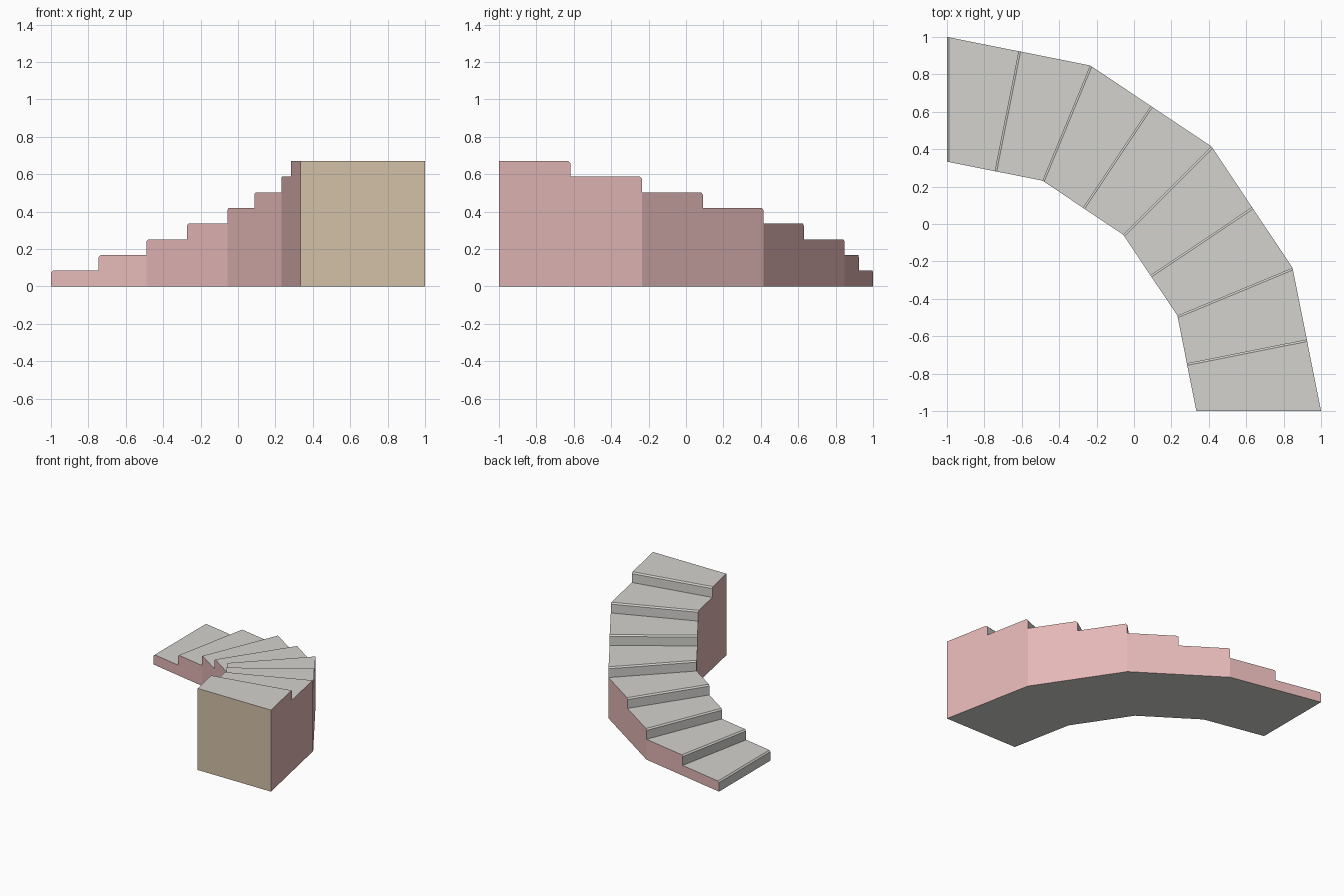
import bpy, bmesh
from math import sin, cos, radians
from mathutils import Vector

if "Cube" in bpy.data.objects:
    bpy.data.objects.remove(bpy.data.objects["Cube"])

STEPS = 8
RISE = 0.67 / STEPS
OUTER, INNER = 2.0, 4 / 3
NOSE = 0.011


def material(name, rgb):
    linear = [(c / 255 / 12.92) if c < 11 else ((c / 255 + 0.055) / 1.055) ** 2.4 for c in rgb]
    mat = bpy.data.materials.new(name)
    mat.use_nodes = True
    mat.diffuse_color = (*linear, 1)
    mat.node_tree.nodes["Principled BSDF"].inputs["Base Color"].default_value = (*linear, 1)
    return mat


def corner(radius, k):
    a = radians(22.5 * k)
    return Vector((radius * sin(a) - 1, radius * cos(a) - 1, 0))


def edge_point(radius, step):
    """Plan point where a riser meets the side wall; two steps per straight wall."""
    k, half = divmod(step, 2)
    return corner(radius, k).lerp(corner(radius, k + 1), half / 2)


def at(p, z):
    return Vector((p.x, p.y, z))


STONE, WALL, END = range(3)
bm = bmesh.new()


def face(points, mat):
    f = bm.faces.new([bm.verts.new(p) for p in points])
    f.material_index = mat


for i in range(STEPS):
    low, top = i * RISE, (i + 1) * RISE
    outlines = []
    for radius in (OUTER, INNER):
        a, b = edge_point(radius, i), edge_point(radius, i + 1)
        nose = a + (b - a).normalized() * NOSE
        side = [at(a, 0), at(a, low), at(a, top - NOSE), at(nose, top), at(b, top), at(b, 0)]
        outlines.append(side)
        # Side wall of this step
        face(side if i else side[:1] + side[2:], WALL)
    o, n = outlines
    # Riser, chamfered nosing, tread and underside
    for j, k in ((1, 2), (2, 3), (3, 4), (5, 0)):
        face([o[j], o[k], n[k], n[j]], STONE)
    # Closed end below the top step
    if i == STEPS - 1:
        face([o[4], o[5], n[5], n[4]], END)

bmesh.ops.remove_doubles(bm, verts=bm.verts, dist=0.0005)
bmesh.ops.recalc_face_normals(bm, faces=bm.faces)
mesh = bpy.data.meshes.new("curved_staircase")
bm.to_mesh(mesh)
bm.free()
for mat in (material("stone_grey", (211, 210, 206)),
            material("pink_wall", (228, 184, 183)),
            material("tan_end", (212, 193, 169))):
    mesh.materials.append(mat)
stairs = bpy.data.objects.new("curved_staircase", mesh)
bpy.context.collection.objects.link(stairs)
